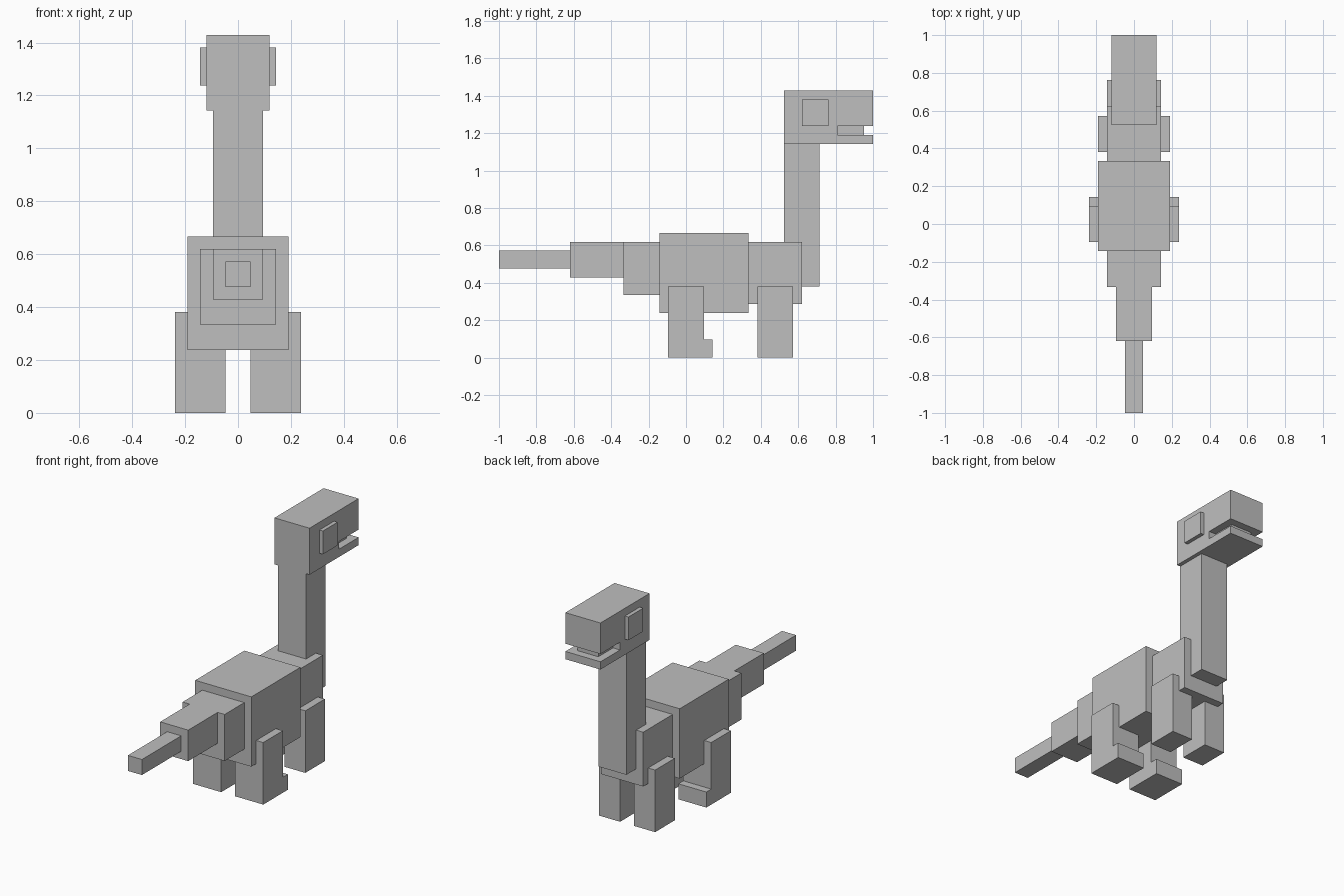
import bpy
import bmesh

cube = bpy.data.objects.get("Cube")
if cube:
    bpy.data.objects.remove(cube, do_unlink=True)

grey = bpy.data.materials.new("plain_grey")
grey.use_nodes = True
colour = (0.52, 0.52, 0.52, 1)
grey.diffuse_color = colour
grey.node_tree.nodes["Principled BSDF"].inputs["Base Color"].default_value = colour

U = 1 / 21  # block size


def extrude_profile(name, profile, x0, x1):
    """Side outline of (y, z) points, extruded from x0 to x1."""
    bm = bmesh.new()
    face = bm.faces.new([bm.verts.new((x0, y, z)) for y, z in profile])
    side = bmesh.ops.extrude_face_region(bm, geom=[face])["geom"]
    moved = [v for v in side if isinstance(v, bmesh.types.BMVert)]
    bmesh.ops.translate(bm, verts=moved, vec=(x1 - x0, 0, 0))
    bmesh.ops.recalc_face_normals(bm, faces=bm.faces)
    mesh = bpy.data.meshes.new(name)
    bm.to_mesh(mesh)
    bm.free()
    mesh.materials.append(grey)
    obj = bpy.data.objects.new(name, mesh)
    bpy.context.collection.objects.link(obj)
    return obj


def block(name, x0, x1, y0, y1, z0, z1):
    return extrude_profile(name, [(y0, z0), (y1, z0), (y1, z1), (y0, z1)], x0, x1)


# Body, neck and tail: half width, y range, z range
for name, half, y0, y1, z0, z1 in (
    ("torso", 4 * U, -3 * U, 7 * U, 5 * U, 14 * U),
    ("chest", 3 * U, 7 * U, 13 * U, 6 * U, 13 * U),
    ("neck", 2 * U, 11 * U, 15 * U, 8 * U, 24 * U),
    ("hips", 3 * U, -7 * U, -3 * U, 7 * U, 13 * U),
    ("tail_base", 2 * U, -13 * U, -7 * U, 9 * U, 13 * U),
    ("tail_tip", U, -21 * U, -13 * U, 10 * U, 12 * U),
):
    block(name, -half, half, y0, y1, z0, z1)

# Head with an open mouth notch, and the tongue inside it
head = [(11, 24), (21, 24), (21, 25), (17, 25), (17, 26), (21, 26), (21, 30), (11, 30)]
extrude_profile("head", [(y * U, z * U) for y, z in head], -2.5 * U, 2.5 * U)
block("tongue", -1.5 * U, 1.5 * U, 17 * U, 20 * U, 25 * U, 26 * U)

# Hind leg outline with the foot projecting forward
hind = [(-2, 0), (3, 0), (3, 2), (2, 2), (2, 8), (-2, 8)]
for side, s in (("left", 1), ("right", -1)):
    extrude_profile("hind_leg_" + side, [(y * U, z * U) for y, z in hind],
                    s * U, s * 5 * U)
    block("fore_leg_" + side, s * U, s * 4 * U, 8 * U, 12 * U, 0, 8 * U)
    block("eye_" + side, s * 2.5 * U, s * 3 * U, 13 * U, 16 * U, 26 * U, 29 * U)
